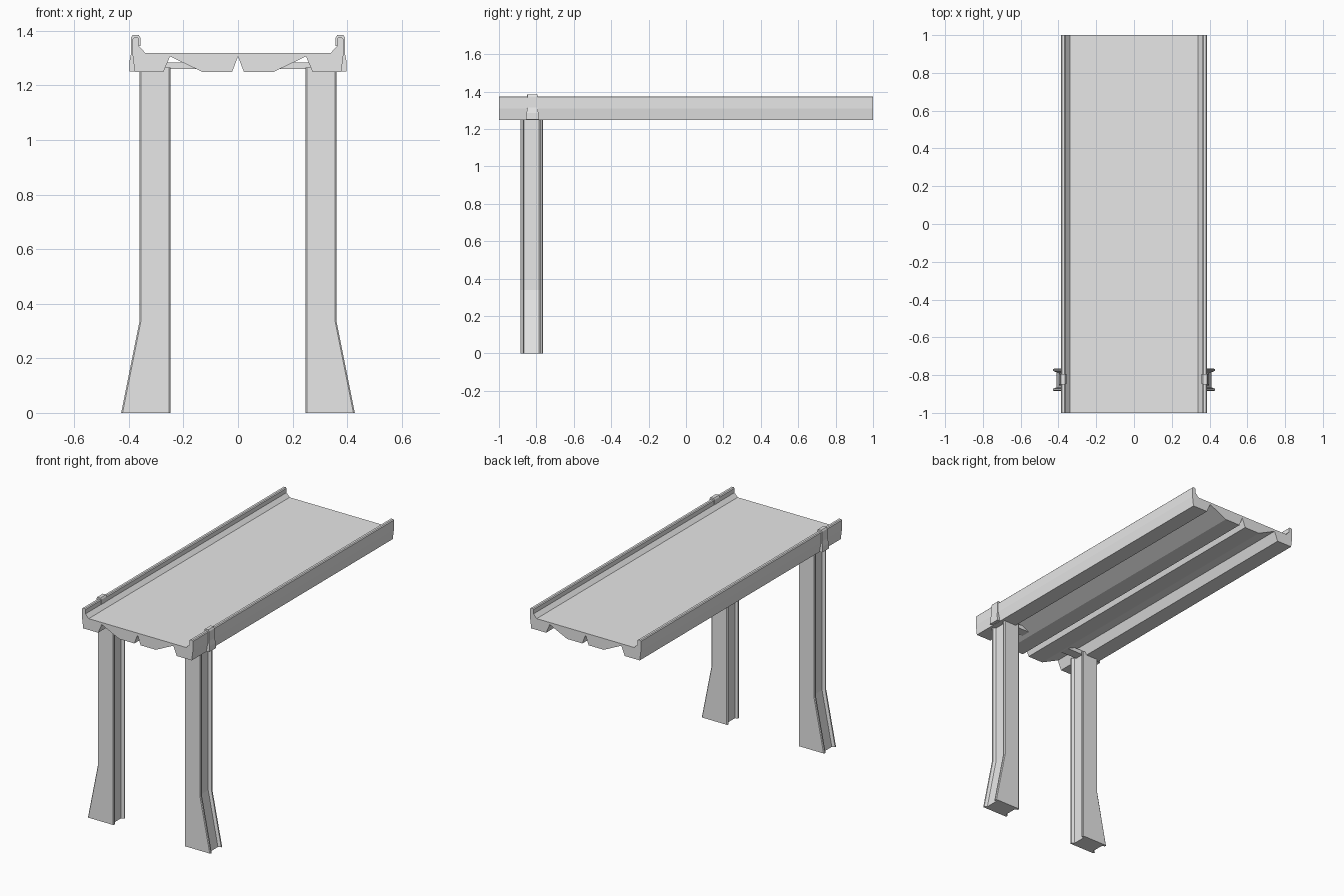
import bpy
import bmesh

cube = bpy.data.objects.get("Cube")
if cube:
    bpy.data.objects.remove(cube, do_unlink=True)

concrete = bpy.data.materials.new("concrete_grey")
concrete.use_nodes = True
GREY = (0.8, 0.8, 0.8, 1)
concrete.diffuse_color = GREY
concrete.node_tree.nodes["Principled BSDF"].inputs["Base Color"].default_value = GREY


def loft(name, rings):
    """Join equal-length rings of points into a closed solid."""
    bm = bmesh.new()
    loops = [[bm.verts.new(p) for p in ring] for ring in rings]
    for a, b in zip(loops, loops[1:]):
        for i in range(len(a)):
            j = (i + 1) % len(a)
            bm.faces.new((a[i], a[j], b[j], b[i]))
    bm.faces.new(loops[0])
    bm.faces.new(loops[-1])
    bmesh.ops.recalc_face_normals(bm, faces=bm.faces)
    mesh = bpy.data.meshes.new(name)
    bm.to_mesh(mesh)
    bm.free()
    mesh.materials.append(concrete)
    obj = bpy.data.objects.new(name, mesh)
    bpy.context.collection.objects.link(obj)
    return obj


# Deck: half profile from the road centre, over the parapet, to the ribs below
half = [(0.34, 1.319), (0.362, 1.343), (0.362, 1.37), (0.367, 1.375),
        (0.381, 1.375), (0.386, 1.37), (0.386, 1.31), (0.378, 1.248),
        (0.274, 1.248), (0.249, 1.306), (0.128, 1.248), (0.022, 1.248)]
profile = half + [(0, 1.306)] + [(-x, z) for x, z in reversed(half)]
loft("bridge_deck", [[(x, y, z) for x, z in profile] for y in (-1, -0.2, 1)])

PILLAR_Y = -0.825
INNER = 0.247


def pillar_ring(side, outer, z):
    """H-shaped section with a shallow groove on the inner and outer faces."""
    edge = [(0.005, 0.06), (0, 0.056), (0, 0.047), (0.018, 0.04)]
    edge += [(d, -w) for d, w in reversed(edge)]
    pts = [(INNER + d, w) for d, w in edge]
    pts += [(outer - d, w) for d, w in reversed(edge)]
    return [(side * x, PILLAR_Y + y, z) for x, y in pts]


# Hook clamping the parapet: x, z and half width of each profile point
clamp = [(0.37, 1.25, 0.034), (0.398, 1.25, 0.034), (0.398, 1.285, 0.032),
         (0.392, 1.315, 0.027), (0.392, 1.375, 0.026), (0.386, 1.385, 0.028),
         (0.364, 1.385, 0.028), (0.358, 1.375, 0.026), (0.358, 1.345, 0.026),
         (0.37, 1.34, 0.026)]

for side, label in ((1, "left"), (-1, "right")):
    # Pillar with a foot that flares outward
    levels = [(0.428, 0), (0.36, 0.34), (0.36, 0.78), (0.36, 1.266)]
    loft(label + "_pillar", [pillar_ring(side, o, z) for o, z in levels])

    # Parapet clamp
    loft(label + "_clamp", [[(side * x, -0.821 + s * w, z) for x, z, w in clamp]
                            for s in (-1, 1)])

    # Support arm between the pillar top and the middle ribs
    loft(label + "_support_arm",
         [[(side * x, -0.82 + y, z) for y, z in
           ((-0.03, 1.259), (0.03, 1.259), (0.03, 1.284), (-0.03, 1.284))]
          for x in (0.13, 0.397)])
